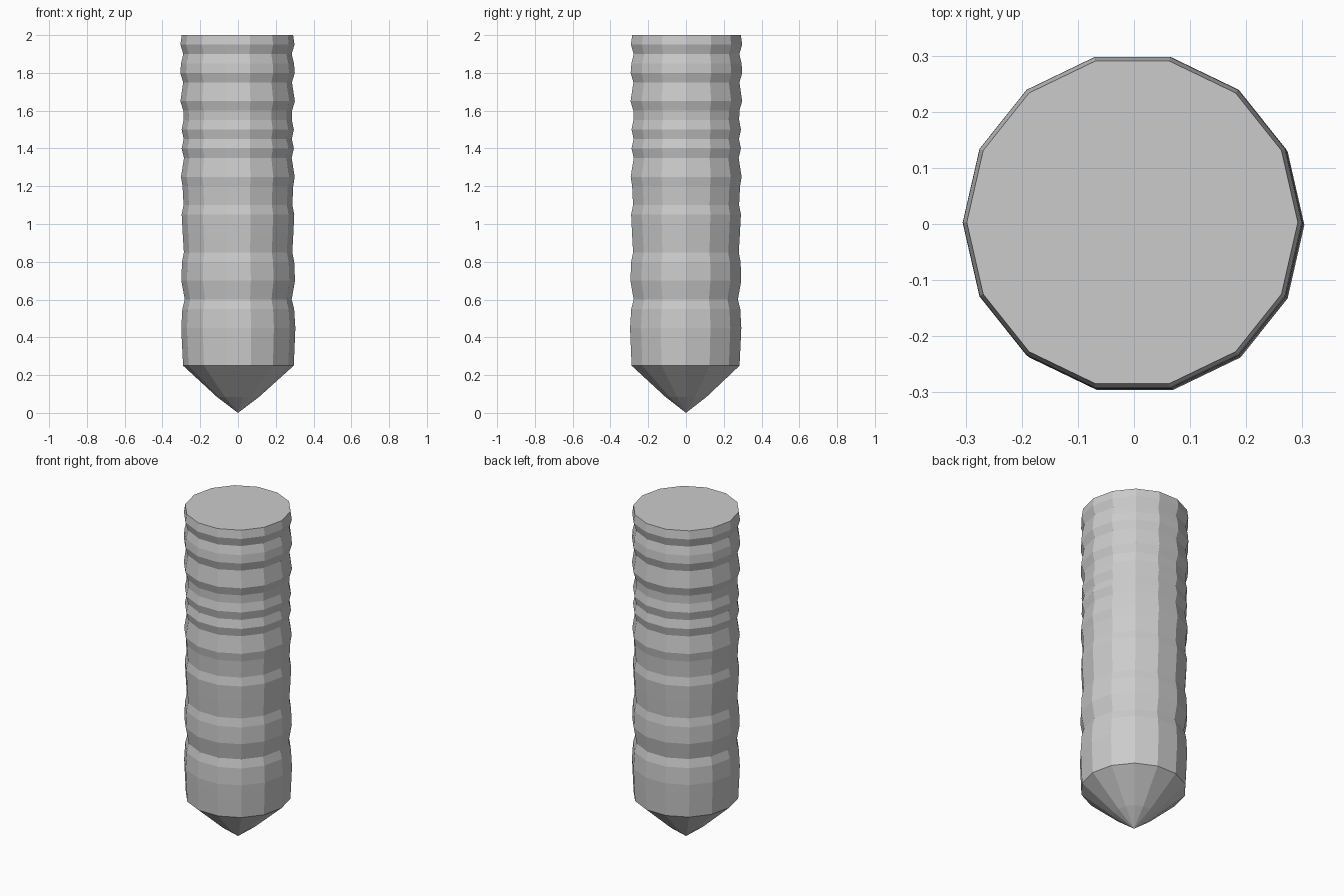
import bpy, bmesh, math

if "Cube" in bpy.data.objects:
    bpy.data.objects.remove(bpy.data.objects["Cube"], do_unlink=True)

SIDES = 14

# Material
grey = bpy.data.materials.new("stone grey")
grey.use_nodes = True
colour = (0.6, 0.6, 0.6, 1)
grey.diffuse_color = colour
grey.node_tree.nodes["Principled BSDF"].inputs["Base Color"].default_value = colour

# Ridged shaft and pointed tip: (height, radius) from top to bottom
profile = [
    (2.0, .295), (1.95, .302), (1.9, .287), (1.85, .299), (1.8, .303),
    (1.75, .288), (1.65, .303), (1.6, .288), (1.55, .287), (1.5, .297),
    (1.45, .286), (1.4, .297), (1.35, .285), (1.25, .301), (1.2, .293),
    (1.1, .288), (1.05, .298), (.95, .293), (.85, .287), (.8, .297),
    (.7, .301), (.6, .283), (.55, .296), (.45, .302), (.4, .3),
    (.25, .293), (.085, .112),
]

bm = bmesh.new()


def ring(z, r):
    # The shaft leans very slightly towards its upper right
    lean = .003 * (z - 1) if z > .2 else 0
    return [bm.verts.new((r * math.cos(a) - lean, r * math.sin(a) + lean, z))
            for a in (math.tau * i / SIDES for i in range(SIDES))]


rings = [ring(z, r) for z, r in profile]
for upper, lower in zip(rings, rings[1:]):
    for i in range(SIDES):
        j = (i + 1) % SIDES
        bm.faces.new((upper[i], lower[i], lower[j], upper[j]))

# Flat top and point
bm.faces.new(rings[0])
point = bm.verts.new((0, 0, 0))
for i in range(SIDES):
    bm.faces.new((rings[-1][i], point, rings[-1][(i + 1) % SIDES]))

bmesh.ops.recalc_face_normals(bm, faces=bm.faces)
mesh = bpy.data.meshes.new("ridged_post")
bm.to_mesh(mesh)
bm.free()
mesh.materials.append(grey)
bpy.context.collection.objects.link(bpy.data.objects.new("ridged_post", mesh))
